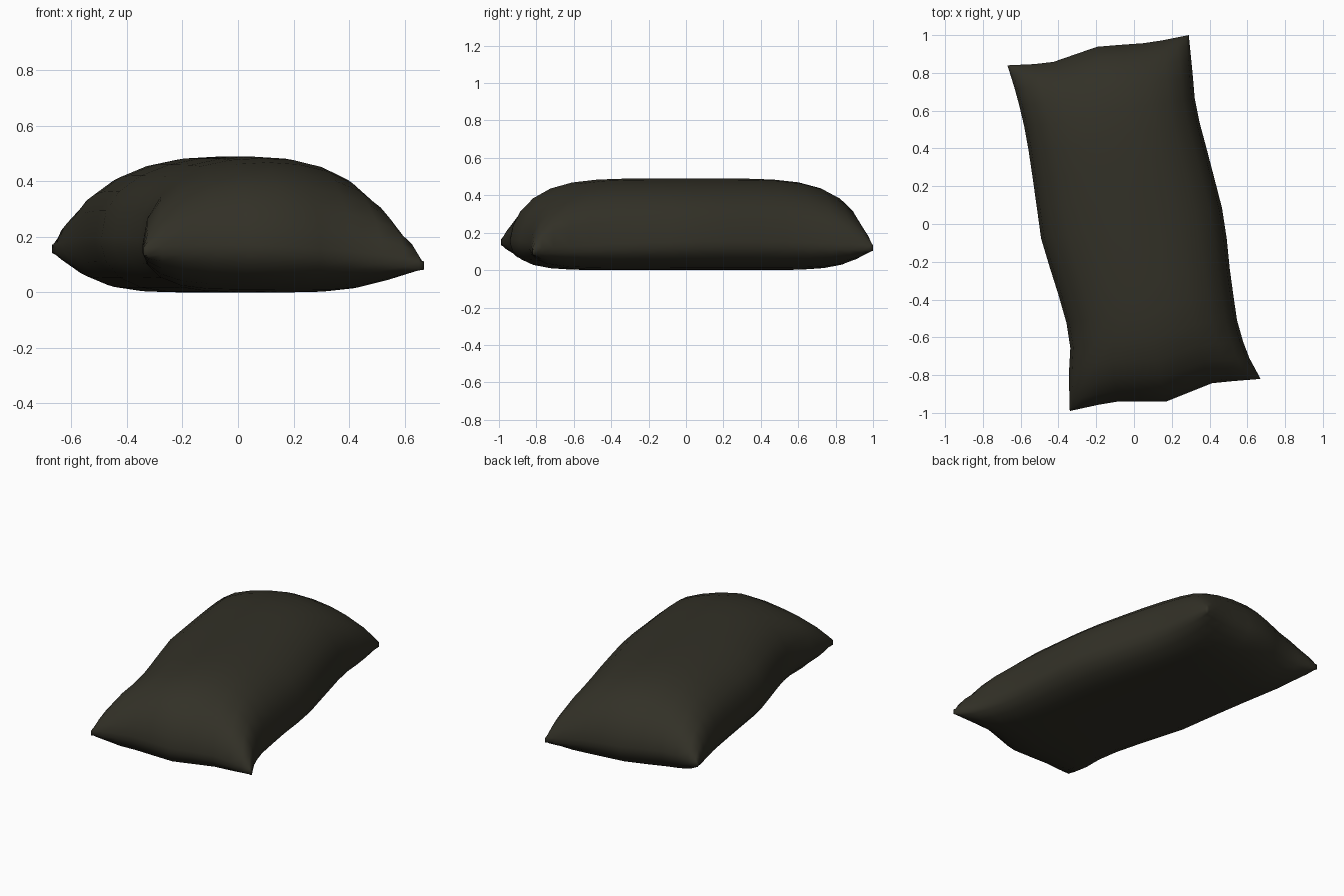
import bpy, bmesh, math

if "Cube" in bpy.data.objects:
    bpy.data.objects.remove(bpy.data.objects["Cube"])

# seam outline seen from above, each side running toward +x or +y
LEFT = [(-.34, -.99), (-.345, -.8), (-.335, -.62), (-.37, -.47), (-.49, -.09),
        (-.53, .2), (-.57, .47), (-.62, .68), (-.67, .84)]
RIGHT = [(.67, -.82), (.60, -.69), (.55, -.54), (.51, -.27), (.48, .03),
         (.40, .34), (.325, .62), (.31, .8), (.29, 1.0)]
FRONT = [(-.34, -.99), (-.11, -.94), (.17, -.94), (.42, -.84), (.67, -.82)]
BACK = [(-.67, .84), (-.45, .85), (-.19, .94), (.09, .96), (.29, 1.0)]


def along(pts, f):
    """Point at fraction f of a polyline's length."""
    lens = [math.dist(a, b) for a, b in zip(pts, pts[1:])]
    d = f * sum(lens)
    for a, b, l in zip(pts, pts[1:], lens):
        if d <= l + 1e-9:
            k = d / l
            return [a[i] + (b[i] - a[i]) * k for i in (0, 1)]
        d -= l
    return list(pts[-1])


def outline_point(u, v):
    """Blend the four sides into one patch."""
    l, r, f, b = along(LEFT, v), along(RIGHT, v), along(FRONT, u), along(BACK, u)
    return [(1-u)*l[i] + u*r[i] + (1-v)*f[i] + v*b[i]
            - ((1-u)*(1-v)*FRONT[0][i] + u*(1-v)*FRONT[-1][i]
               + (1-u)*v*BACK[0][i] + u*v*BACK[-1][i]) for i in (0, 1)]


def bulge(s, t, ps, es, pt, et):
    return max(0, 1 - abs(s)**ps)**es * max(0, 1 - abs(t)**pt)**et


# stuffed sack: upper and lower skins joined by a thin seam
NU, NV = 12, 18
bm = bmesh.new()
top, low = {}, {}
for i in range(NU + 1):
    for j in range(NV + 1):
        s = -math.cos(math.pi * i / NU)
        t = -math.cos(math.pi * j / NV)
        u, v = (s + 1) / 2, (t + 1) / 2
        x, y = outline_point(u, v)
        seam = ((1-u)*(1-v)*.15 + u*(1-v)*.10 + (1-u)*v*.16 + u*v*.12
                + .03 * (1 - (s*t)**2))
        zt = seam + .015
        zb = seam - .015
        top[i, j] = bm.verts.new((x, y, zt + (.493 - zt) * bulge(s, t, 2.2, .42, 5, .6)))
        low[i, j] = bm.verts.new((x, y, zb - (zb - .003) * bulge(s, t, 5, .6, 8, .6)))
for i in range(NU):
    for j in range(NV):
        q = [(i, j), (i+1, j), (i+1, j+1), (i, j+1)]
        bm.faces.new([top[k] for k in q])
        bm.faces.new([low[k] for k in reversed(q)])
rim = ([(i, 0) for i in range(NU)] + [(NU, j) for j in range(NV)]
       + [(i, NV) for i in range(NU, 0, -1)] + [(0, j) for j in range(NV, 0, -1)])
for a, b in zip(rim, rim[1:] + rim[:1]):
    bm.faces.new([low[a], low[b], top[b], top[a]])
zmin = min(w.co.z for w in bm.verts)
bmesh.ops.translate(bm, verts=bm.verts, vec=(0, 0, -zmin))
bmesh.ops.recalc_face_normals(bm, faces=bm.faces)
for f in bm.faces:
    f.smooth = True
mesh = bpy.data.meshes.new("stuffed_sack")
bm.to_mesh(mesh)
bm.free()

# dark olive cloth
mat = bpy.data.materials.new("dark olive cloth")
mat.diffuse_color = (.032, .030, .020, 1)
mat.use_nodes = True
mat.node_tree.nodes["Principled BSDF"].inputs["Base Color"].default_value = mat.diffuse_color
mesh.materials.append(mat)
bpy.context.collection.objects.link(bpy.data.objects.new("stuffed_sack", mesh))
